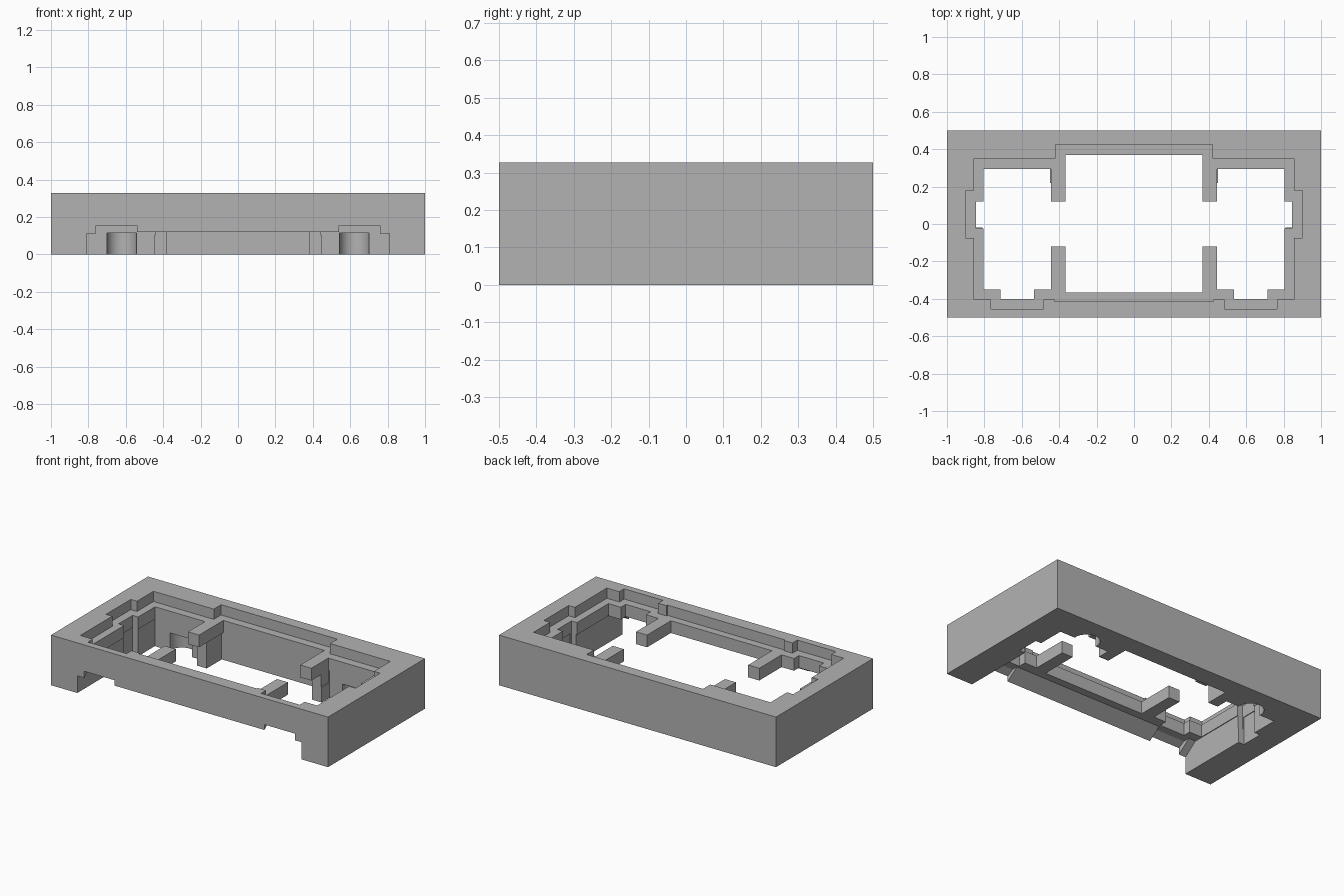
import bpy
import bmesh
from mathutils import Vector

default_cube = bpy.data.objects.get("Cube")
if default_cube:
    bpy.data.objects.remove(default_cube, do_unlink=True)

HEIGHT = 0.327
LEDGE_TOP = 0.26
LEDGE_BOTTOM = 0.18
BELOW = -0.1

grey = bpy.data.materials.new("plain_grey")
grey.use_nodes = True
grey.diffuse_color = (0.45, 0.45, 0.45, 1)
grey.node_tree.nodes["Principled BSDF"].inputs["Base Color"].default_value = grey.diffuse_color


def extrude_profile(name, corners, offset):
    """Make a closed solid by pushing a flat polygon along an offset."""
    bm = bmesh.new()
    face = bm.faces.new([bm.verts.new(corner) for corner in corners])
    result = bmesh.ops.extrude_face_region(bm, geom=[face], use_keep_orig=True)
    moved = [item for item in result["geom"] if isinstance(item, bmesh.types.BMVert)]
    bmesh.ops.translate(bm, verts=moved, vec=Vector(offset))
    bmesh.ops.recalc_face_normals(bm, faces=bm.faces)
    mesh = bpy.data.meshes.new(name)
    bm.to_mesh(mesh)
    bm.free()
    mesh.materials.append(grey)
    solid = bpy.data.objects.new(name, mesh)
    bpy.context.collection.objects.link(solid)
    return solid


def mirrored_prism(name, half, low, high):
    """Mirror a half outline across the centre line and extrude it upwards."""
    outline = half + [(-x, y) for x, y in reversed(half)]
    return extrude_profile(name, [(x, y, low) for x, y in outline], (0, 0, high - low))


def carve(target, cutter):
    """Subtract a cutter from the target, then throw the cutter away."""
    cutter.hide_render = True
    modifier = target.modifiers.new("carve", "BOOLEAN")
    modifier.operation = "DIFFERENCE"
    modifier.solver = "EXACT"
    modifier.object = cutter
    bpy.context.view_layer.objects.active = target
    bpy.ops.object.modifier_apply(modifier=modifier.name)
    bpy.data.objects.remove(cutter, do_unlink=True)


# Outer block
frame = mirrored_prism("frame", [(1, -0.5), (1, 0.5)], 0, HEIGHT)

# Shallow stepped recess in the top
recess_half = [
    (0.425, -0.415), (0.425, -0.405), (0.485, -0.405), (0.485, -0.455),
    (0.765, -0.455), (0.765, -0.405), (0.855, -0.405), (0.855, -0.075),
    (0.9, -0.075), (0.9, 0.18), (0.855, 0.18), (0.855, 0.35),
    (0.42, 0.35), (0.42, 0.425),
]
carve(frame, mirrored_prism("recess_cutter", recess_half, LEDGE_TOP, HEIGHT + 0.1))

# Opening through the ledge, leaving four arms that reach inwards
opening_half = [
    (0.365, -0.365), (0.365, -0.12), (0.445, -0.12), (0.445, -0.35),
    (0.535, -0.35), (0.535, -0.4), (0.715, -0.4), (0.715, -0.35),
    (0.805, -0.35), (0.805, -0.025), (0.845, -0.025), (0.845, 0.12),
    (0.805, 0.12), (0.805, 0.295), (0.445, 0.295), (0.445, 0.12),
    (0.365, 0.12), (0.365, 0.37),
]
carve(frame, mirrored_prism("opening_cutter", opening_half, 0.1, HEIGHT))

# Cavity beneath the ledge, leaving two pillars at the back
cavity_half = [
    (0.81, -0.35), (0.81, -0.02), (0.85, -0.02), (0.85, 0.125),
    (0.81, 0.125), (0.81, 0.3), (0.45, 0.3), (0.45, 0.22),
    (0.38, 0.22), (0.38, 0.375),
]
carve(frame, mirrored_prism("cavity_cutter", cavity_half, BELOW, LEDGE_BOTTOM))


def front_notch(left, right, front_z, inner_y):
    """Cut an open front notch whose roof slopes up to the ledge underside."""
    slope = (LEDGE_BOTTOM - front_z) / (inner_y + 0.5)
    profile = [(-0.6, BELOW), (-0.6, front_z - 0.1 * slope),
               (inner_y, LEDGE_BOTTOM), (-0.3, LEDGE_BOTTOM), (-0.3, BELOW)]
    corners = [(left, y, z) for y, z in profile]
    carve(frame, extrude_profile("notch_cutter", corners, (right - left, 0, 0)))


# Front cut-outs: a wide low one and a taller one on each side
front_notch(-0.81, 0.81, 0.112, -0.41)
front_notch(-0.6, 0.6, 0.12, -0.415)
for left in (-0.76, 0.54):
    front_notch(left, left + 0.22, 0.155, -0.455)

# Round finger pockets in the back wall
for side in (-1, 1):
    bpy.ops.mesh.primitive_cylinder_add(
        vertices=48, radius=0.08, depth=0.23, location=(side * 0.622, 0.31, 0))
    carve(frame, bpy.context.object)

# Crisp flat faces with smooth round pockets
bpy.ops.object.select_all(action="DESELECT")
frame.select_set(True)
bpy.context.view_layer.objects.active = frame
bpy.ops.object.shade_smooth_by_angle(angle=0.5)
